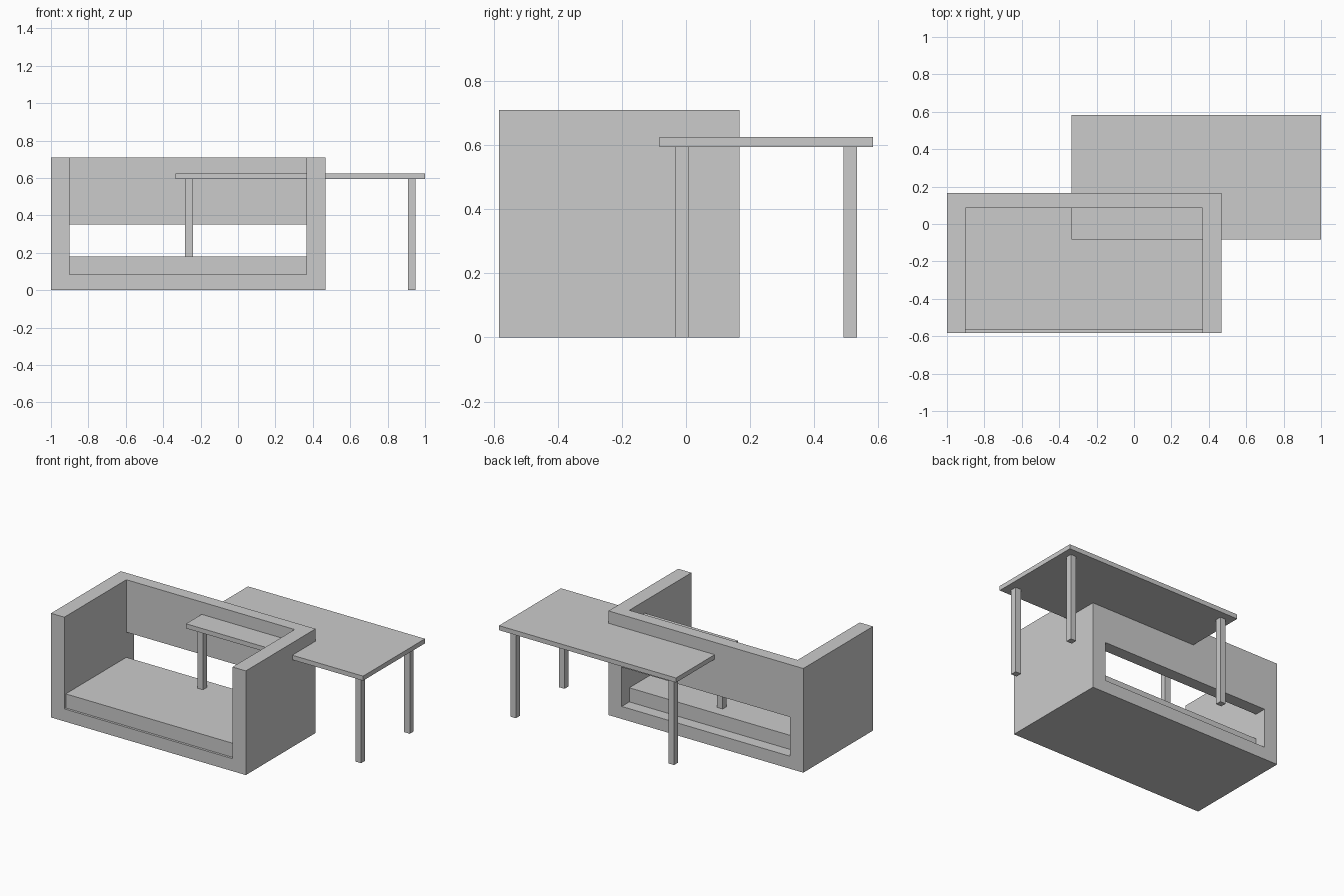
import bpy
import bmesh

if "Cube" in bpy.data.objects:
    bpy.data.objects.remove(bpy.data.objects["Cube"])

grey = bpy.data.materials.new("plain grey")
grey.diffuse_color = (0.6, 0.6, 0.6, 1)
grey.use_nodes = True
grey.node_tree.nodes["Principled BSDF"].inputs["Base Color"].default_value = grey.diffuse_color


def add_mesh(name, bm):
    bmesh.ops.recalc_face_normals(bm, faces=bm.faces)
    mesh = bpy.data.meshes.new(name)
    bm.to_mesh(mesh)
    bm.free()
    mesh.materials.append(grey)
    obj = bpy.data.objects.new(name, mesh)
    bpy.context.collection.objects.link(obj)
    return obj


def box(name, x, y, z):
    """Box given by its (low, high) extent on each axis."""
    bm = bmesh.new()
    bmesh.ops.create_cube(bm, size=1)
    for v in bm.verts:
        v.co = [r[0] if c < 0 else r[1] for c, r in zip(v.co, (x, y, z))]
    return add_mesh(name, bm)


def extrude_x(name, profile, x0, x1):
    """Prism along x from a (y, z) profile."""
    bm = bmesh.new()
    face = bm.faces.new([bm.verts.new((x0, y, z)) for y, z in profile])
    new = bmesh.ops.extrude_face_region(bm, geom=[face])["geom"]
    moved = [g for g in new if isinstance(g, bmesh.types.BMVert)]
    bmesh.ops.translate(bm, verts=moved, vec=(x1 - x0, 0, 0))
    return add_mesh(name, bm)


# Sofa frame: a block with the seat space and the slot under the backrest cut out
IN_L, IN_R = -0.9, 0.367
BASE, BACK_Y = 0.085, 0.085
frame = box("sofa_frame", (-1, 0.467), (-0.583, 0.167), (0, 0.709))
cutter = extrude_x("seat_space_cutter",
                   [(-0.8, BASE), (0.4, BASE), (0.4, 0.352),
                    (BACK_Y, 0.352), (BACK_Y, 0.9), (-0.8, 0.9)], IN_L, IN_R)
cutter.hide_render = True
cutter.hide_viewport = True
cut = frame.modifiers.new("seat space", "BOOLEAN")
cut.operation = "DIFFERENCE"
cut.solver = "EXACT"
cut.object = cutter

# Seat cushion, set back slightly from the front edge
box("seat_cushion", (IN_L, IN_R), (-0.567, BACK_Y), (BASE, 0.181))

# Table top passing through the backrest
TX, TY = (-0.333, 1.0), (-0.083, 0.583)
UNDER, INSET, LEG = 0.594, 0.05, 0.042
box("table_top", TX, TY, (UNDER, 0.625))

# Four square table legs
for side, x in (("left", TX[0] + INSET), ("right", TX[1] - INSET - LEG)):
    for end, y in (("front", TY[0] + INSET), ("back", TY[1] - INSET - LEG)):
        box(f"table_leg_{end}_{side}", (x, x + LEG), (y, y + LEG), (0, UNDER))
